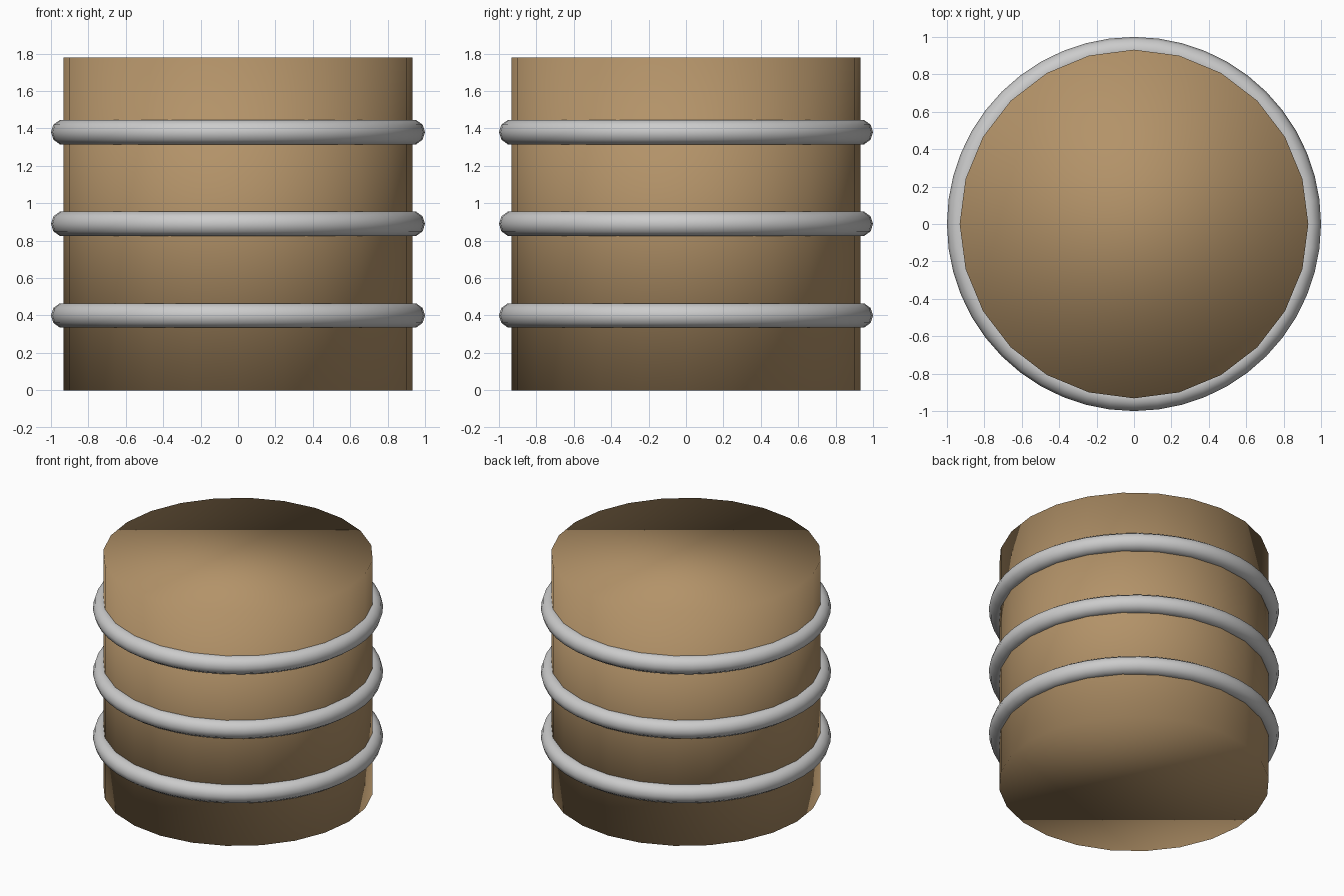
import bpy

if "Cube" in bpy.data.objects:
    bpy.data.objects.remove(bpy.data.objects["Cube"])

# Paint for the wooden body
wood = bpy.data.materials.new("wood")
wood.diffuse_color = (0.45, 0.29, 0.14, 1)
wood.use_nodes = True
wood.node_tree.nodes["Principled BSDF"].inputs["Base Color"].default_value = wood.diffuse_color

RADIUS, HEIGHT = 0.932, 1.78

# Barrel body: 24-sided drum, smooth shaded right over its rims
bpy.ops.mesh.primitive_cylinder_add(vertices=24, radius=RADIUS, depth=HEIGHT,
                                    location=(0, 0, HEIGHT / 2))
body = bpy.context.object
body.name = "barrel_body"
body.data.materials.append(wood)
bpy.ops.object.shade_smooth()

# Three evenly spaced metal hoops
for name, offset in (("lower", -0.49), ("middle", 0), ("upper", 0.49)):
    bpy.ops.mesh.primitive_torus_add(major_radius=RADIUS, minor_radius=0.068,
                                     major_segments=48, minor_segments=10,
                                     location=(0, 0, HEIGHT / 2 + offset))
    bpy.context.object.name = name + "_hoop"
    bpy.ops.object.shade_smooth()
